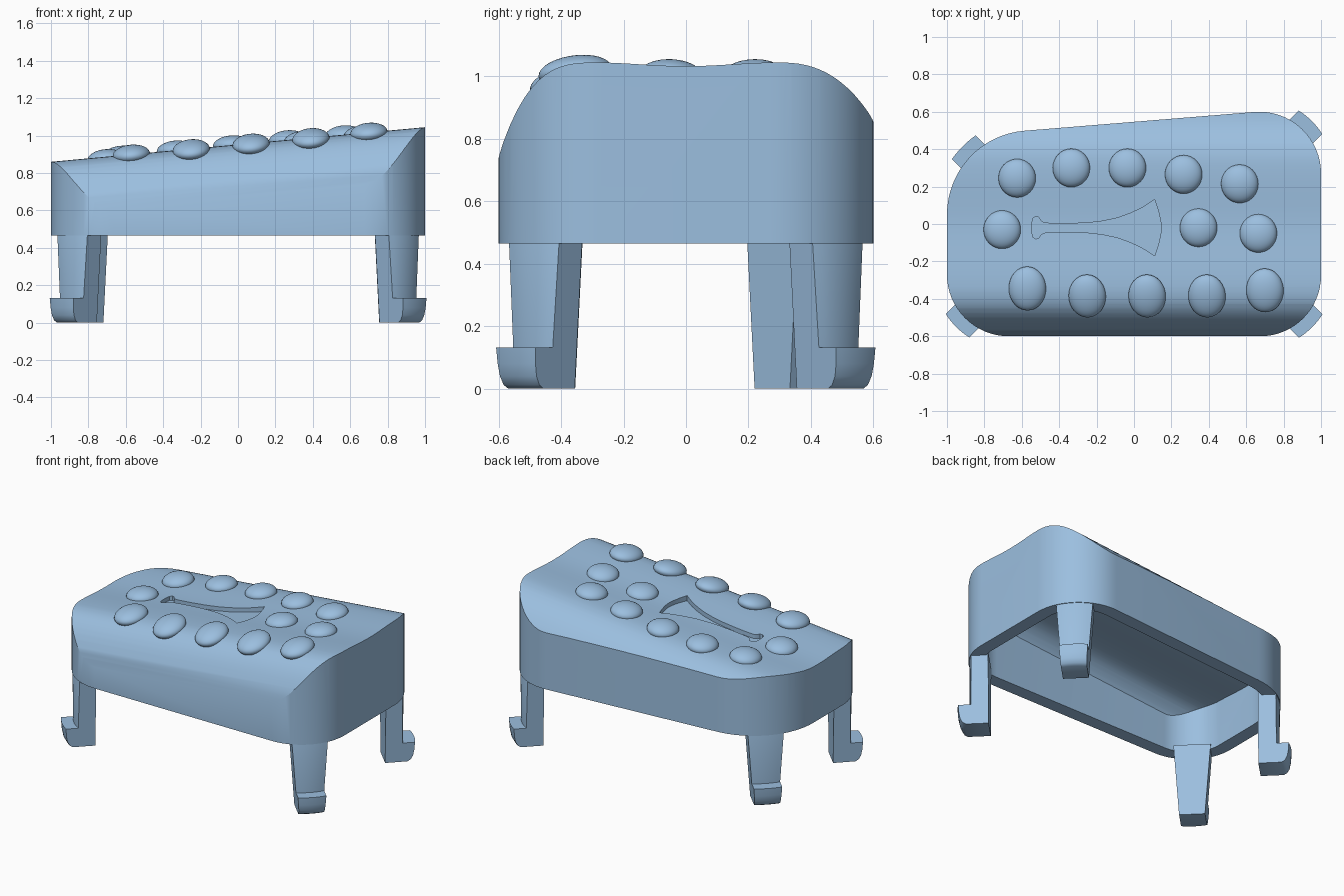
import bpy, bmesh, math
from mathutils import Vector

if "Cube" in bpy.data.objects:
    bpy.data.objects.remove(bpy.data.objects["Cube"])

BASE = 0.465
mat = bpy.data.materials.new("light steel blue")
mat.diffuse_color = (0.33, 0.52, 0.74, 1)
mat.use_nodes = True
mat.node_tree.nodes["Principled BSDF"].inputs["Base Color"].default_value = mat.diffuse_color


def make(name, verts, faces):
    bm = bmesh.new()
    vs = [bm.verts.new(v) for v in verts]
    for f in faces:
        bm.faces.new([vs[i] for i in f])
    bmesh.ops.recalc_face_normals(bm, faces=bm.faces)
    me = bpy.data.meshes.new(name)
    bm.to_mesh(me)
    bm.free()
    me.materials.append(mat)
    ob = bpy.data.objects.new(name, me)
    bpy.context.collection.objects.link(ob)
    return ob


def loft(name, a, b):
    """Closed solid between two matching loops."""
    n = len(a)
    faces = [list(range(n)), list(range(n, 2 * n))]
    faces += [(i, (i + 1) % n, n + (i + 1) % n, n + i) for i in range(n)]
    return make(name, list(a) + list(b), faces)


def activate(ob):
    bpy.ops.object.select_all(action='DESELECT')
    ob.select_set(True)
    bpy.context.view_layer.objects.active = ob


def boolean(ob, cutter, op):
    activate(ob)
    m = ob.modifiers.new("cut", 'BOOLEAN')
    m.operation, m.object, m.solver = op, cutter, 'EXACT'
    bpy.ops.object.modifier_apply(modifier=m.name)
    bpy.data.objects.remove(cutter)


def smooth(ob, angle=30):
    activate(ob)
    bpy.ops.object.shade_smooth_by_angle(angle=math.radians(angle))


# Top surface: sloped along x, slightly dished, rounded to front and back
def top(x, y):
    z = 0.9525 + 0.0925 * x
    if y < -0.28:
        return z - 0.275 * ((-0.28 - y) / 0.32) ** 3.3
    if y > 0.3:
        return z - 0.16 * ((y - 0.3) / 0.3) ** 2.5
    return z - 0.006 * (1 + math.cos(math.pi * y / 0.3))


# Corners: centre x, centre y, radius, start angle
CORNERS = [(0.675, -0.275, 0.325, -90, 0), (0.67, 0.27, 0.33, 0, 94.5),
           (-0.55, 0.05, 0.45, 94.5, 180), (-0.67, -0.27, 0.33, 180, 270)]


def rounded(inset, z):
    pts = []
    for cx, cy, r, a0, a1 in CORNERS:
        for i in range(17):
            a = math.radians(a0 + (a1 - a0) * i / 16)
            pts.append((cx + (r - inset) * math.cos(a), cy + (r - inset) * math.sin(a), z))
    return pts


def sloped_solid(name, inset, drop, z0):
    ys = [-0.63 + 1.26 * i / 56 for i in range(57)]
    ends = []
    for x in (-1.1, 1.1):
        ends.append([(x, -0.63, 0.1)] + [(x, y, top(x, y) - drop) for y in ys] + [(x, 0.63, 0.1)])
    ob = loft(name, *ends)
    boolean(ob, loft("plan_cutter", rounded(inset, z0), rounded(inset, 1.5)), 'INTERSECT')
    return ob


# Hollow body
body = sloped_solid("body", 0, 0, BASE)
boolean(body, sloped_solid("cavity_cutter", 0.09, 0.09, 0.3), 'DIFFERENCE')

# Flared groove in the top
half = [(-0.545, 0.03), (-0.54, 0.05), (-0.525, 0.06), (-0.508, 0.055), (-0.5, 0.04),
        (-0.485, 0.028), (-0.45, 0.023), (-0.35, 0.022), (-0.25, 0.026), (-0.17, 0.035),
        (-0.09, 0.052), (-0.02, 0.077), (0.04, 0.105), (0.08, 0.13), (0.11, 0.15),
        (0.13, 0.09), (0.142, 0.04)]
groove = half + [(0.146, 0)] + [(x, -y) for x, y in reversed(half)]
low = [(x, y - 0.02, 0.9525 + 0.0925 * x - 0.04) for x, y in groove]
boolean(body, loft("groove_cutter", low, [(x, y, z + 0.3) for x, y, z in low]), 'DIFFERENCE')
smooth(body)

# Massage bumps lying on the surface
BUMPS = [(-0.625, 0.245), (-0.335, 0.30), (-0.035, 0.30), (0.265, 0.265), (0.565, 0.215),
         (-0.705, -0.03), (0.345, -0.02), (0.665, -0.05),
         (-0.57, -0.345), (-0.25, -0.385), (0.07, -0.385), (0.39, -0.385), (0.70, -0.355)]
for i, (x, y) in enumerate(BUMPS):
    e = 0.06
    n = Vector(((top(x - e, y) - top(x + e, y)) / (2 * e),
                (top(x, y - e) - top(x, y + e)) / (2 * e), 1)).normalized()
    bpy.ops.mesh.primitive_uv_sphere_add(segments=32, ring_count=16, location=(x, y, top(x, y)))
    ob = bpy.context.object
    ob.name = f"bump_{i + 1}"
    ob.scale = (0.1, 0.118 if y < -0.3 else 0.103, 0.052)
    ob.rotation_euler = Vector((0, 0, 1)).rotation_difference(n).to_euler()
    ob.data.materials.append(mat)
    smooth(ob)

# Legs with outward hooked feet: (offset from body corner radius, height), inner side first
LEG = [(-0.13, 0.0), (0.02, 0.0), (0.04, 0.012), (0.055, 0.04), (0.063, 0.08), (0.067, 0.132),
       (-0.008, 0.132), (-0.005, BASE), (-0.012, BASE + 0.03), (-0.13, BASE + 0.03)]
NAMES = ["front_right_leg", "back_right_leg", "back_left_leg", "front_left_leg"]
for k, (cx, cy, r, a0, a1) in enumerate(CORNERS):
    a = math.radians(-45 + 90 * k)
    out, side = Vector((math.cos(a), math.sin(a), 0)), Vector((-math.sin(a), math.cos(a), 0))
    n, cols, verts = len(LEG), 9, []
    for c in range(cols):
        for off, z in LEG:
            s = (2 * c / (cols - 1) - 1) * (0.08 + 0.033 * z / BASE)
            R = r + off
            d = R if off < -0.1 else math.sqrt(R * R - s * s)
            verts.append(Vector((cx, cy, z)) + out * d + side * s)
    faces = [list(range(n)), list(range(n * (cols - 1), n * cols))]
    faces += [(c * n + i, c * n + (i + 1) % n, (c + 1) * n + (i + 1) % n, (c + 1) * n + i)
              for c in range(cols - 1) for i in range(n)]
    smooth(make(NAMES[k], verts, faces), 35)
